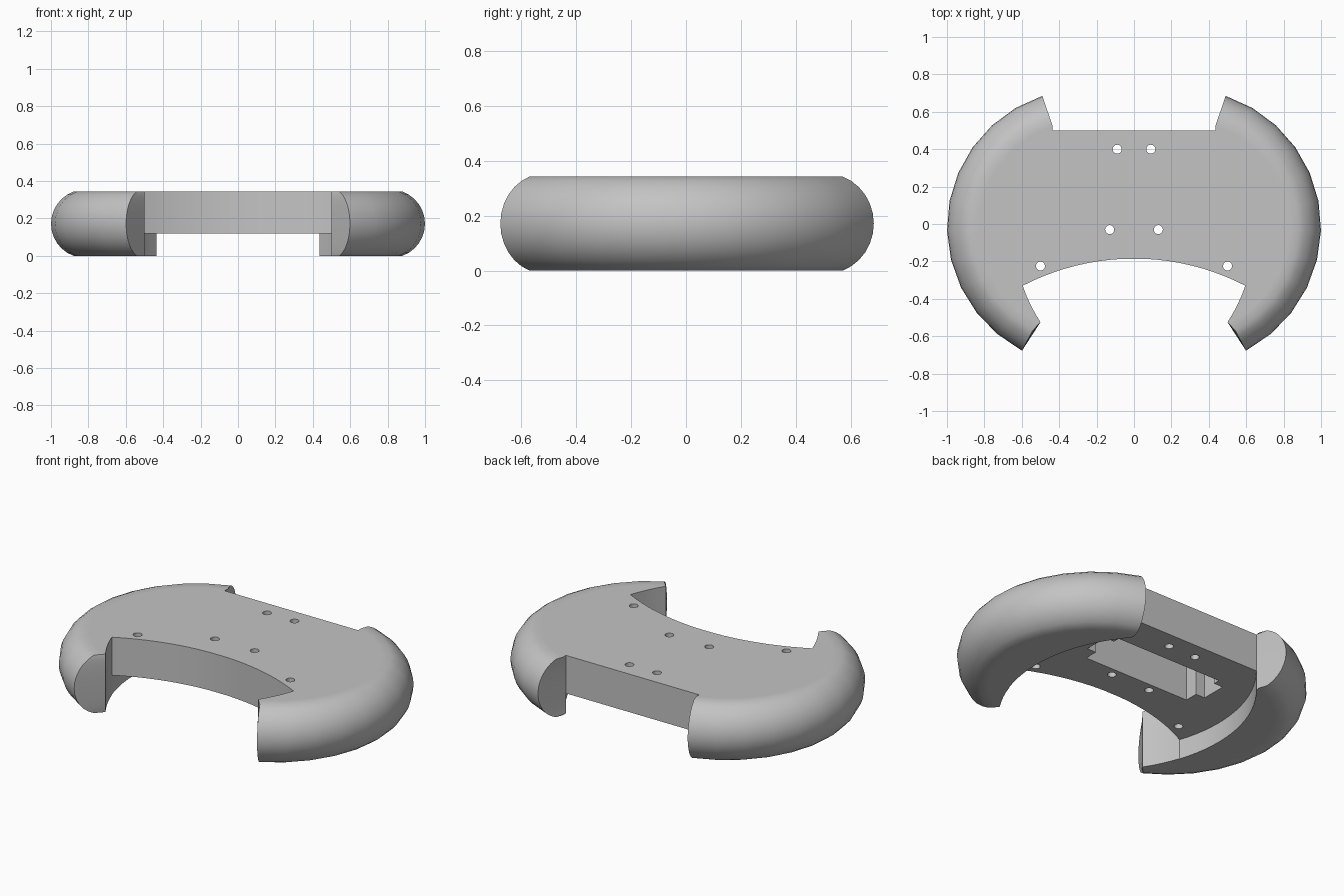
import bpy, bmesh
from math import sin, cos, asin, atan2, hypot, radians, pi

cube = bpy.data.objects.get("Cube")
if cube:
    bpy.data.objects.remove(cube, do_unlink=True)

HEIGHT = 0.343
UNDERSIDE = 0.118      # lower face of the centre plate
BULGE = 0.12           # how far the rim swells past the flat faces

grey = bpy.data.materials.new("plain_grey")
grey.use_nodes = True
grey.diffuse_color = (0.55, 0.55, 0.55, 1)
grey.node_tree.nodes["Principled BSDF"].inputs["Base Color"].default_value = (0.55, 0.55, 0.55, 1)


def loft(name, layers):
    """Stack closed outlines of (x, y, z) points into a solid."""
    bm = bmesh.new()
    rings = [[bm.verts.new(p) for p in layer] for layer in layers]
    n = len(rings[0])
    for low, high in zip(rings, rings[1:]):
        for i in range(n):
            j = (i + 1) % n
            bm.faces.new((low[i], low[j], high[j], high[i]))
    bm.faces.new(rings[0][::-1])
    bm.faces.new(rings[-1])
    bmesh.ops.recalc_face_normals(bm, faces=bm.faces)
    mesh = bpy.data.meshes.new(name)
    bm.to_mesh(mesh)
    bm.free()
    mesh.materials.append(grey)
    obj = bpy.data.objects.new(name, mesh)
    bpy.context.collection.objects.link(obj)
    return obj


def prism(name, outline, z0, z1):
    return loft(name, [[(x, y, z) for x, y in outline] for z in (z0, z1)])


def mirrored(half):
    """Close a right-hand chain of points with its reflection."""
    return half + [(-x, y) for x, y in reversed(half)]


def arc(cx, cy, start, end, steps):
    r = hypot(start[0] - cx, start[1] - cy)
    a = atan2(start[1] - cy, start[0] - cx)
    b = atan2(end[1] - cy, end[0] - cx)
    return [(cx + r * cos(a + (b - a) * i / steps),
             cy + r * sin(a + (b - a) * i / steps)) for i in range(steps + 1)]


# Shared plan points
back_corner, notch, grip_tip = (0.437, 0.5), (0.595, -0.33), (0.5, -0.525)
inner_centre = (-0.216, -0.056)
notch_edge = arc(*inner_centre, grip_tip, notch, 4)
front_edge = arc(0, -1.478, notch, (0, -0.185), 10)[1:-1]


def outline(inset):
    rim = []
    for i in range(12):
        t = i / 11
        a = radians(71 - 133.3 * t)
        r = 0.738 + 0.012 * min(1, 2 * t) - inset
        rim.append((0.25 + r * cos(a), -0.013 + r * sin(a)))
    return mirrored([back_corner] + rim + notch_edge + front_edge)


# Body: rounded rim swept through the height, with narrow flat borders
half = HEIGHT / 2
radius = (BULGE ** 2 + half ** 2) / (2 * BULGE)
limit = asin(half / radius)
levels = [(0.17, 0)]
for i in range(13):
    a = limit * (i / 6 - 1)
    levels.append((radius * (1 - cos(a)), half + radius * sin(a)))
levels.append((0.17, HEIGHT))
body = loft("controller_body", [[(x, y, z) for x, y in outline(d)] for d, z in levels])

# Hollow between the grips, below the centre plate
inner_wall = arc(*inner_centre, back_corner, notch, 16)
cutters = [prism("underside_cutter",
                 mirrored([(0.41, 0.8)] + inner_wall + [(0.5, -0.4), (0.4, -0.7)]),
                 -0.1, UNDERSIDE)]

# Recess with side slots in the underside
cutters.append(prism("recess_cutter",
                     mirrored([(0.35, 0.29), (0.35, 0.25), (0.41, 0.25),
                               (0.41, 0.1), (0.35, 0.1), (0.35, 0.02)]),
                     0.05, 0.325))

# Screw holes
for x, y in ((0.09, 0.4), (0.13, -0.03), (0.5, -0.225)):
    for side in (-1, 1):
        ring = [(side * x + 0.024 * cos(k * pi / 12), y + 0.024 * sin(k * pi / 12))
                for k in range(24)]
        cutters.append(prism("hole_cutter", ring, 0.03, 0.5))

bpy.context.view_layer.objects.active = body
for cutter in cutters:
    mod = body.modifiers.new("cut", 'BOOLEAN')
    mod.operation = 'DIFFERENCE'
    mod.solver = 'EXACT'
    mod.object = cutter
    bpy.ops.object.modifier_apply(modifier=mod.name)
    bpy.data.objects.remove(cutter, do_unlink=True)

for other in bpy.context.selected_objects:
    other.select_set(False)
body.select_set(True)
bpy.ops.object.shade_smooth_by_angle(angle=radians(32))
